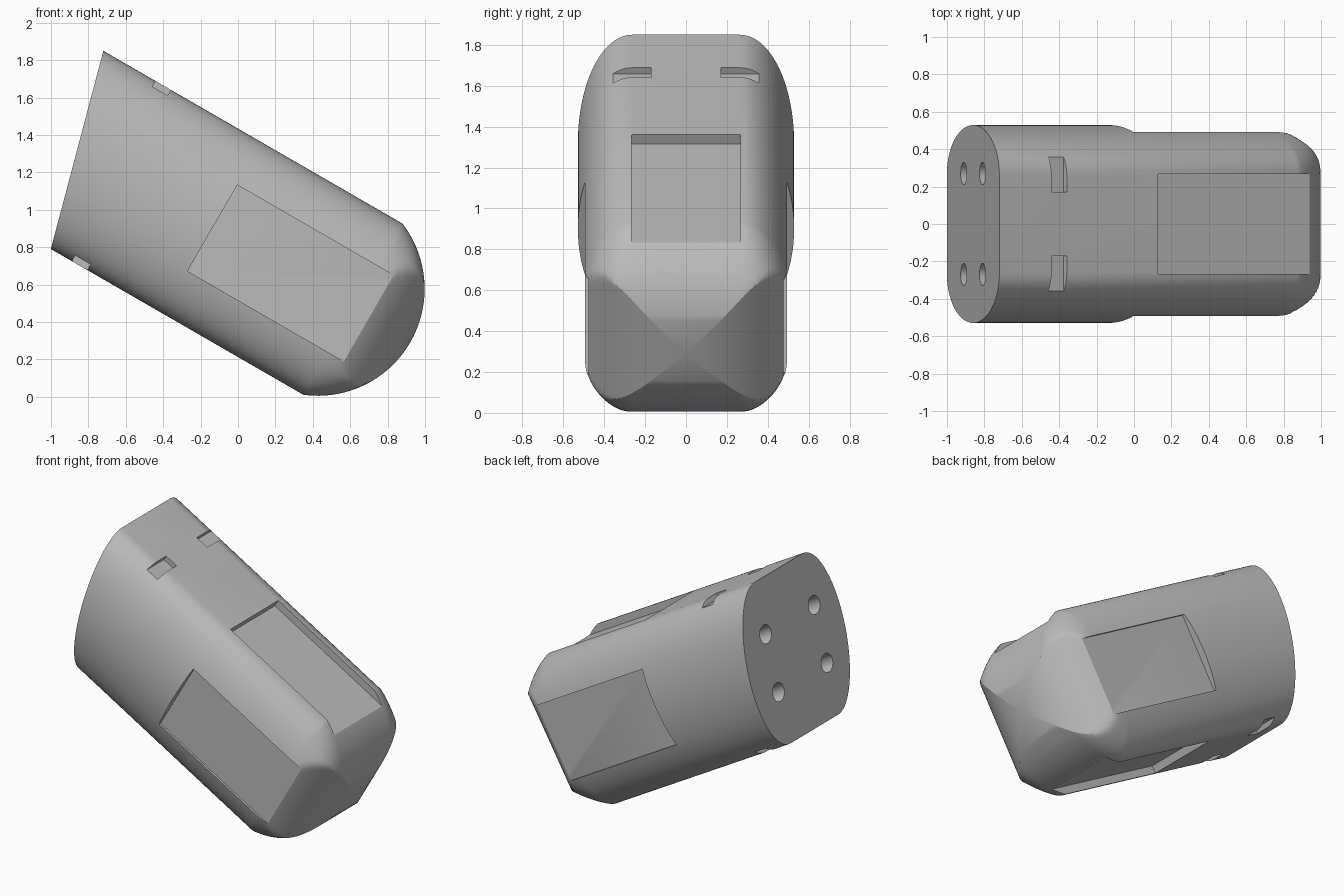
import bpy, bmesh
from math import sin, cos, asin, pi, radians
from mathutils import Matrix, Vector

cube = bpy.data.objects.get("Cube")
if cube:
    bpy.data.objects.remove(cube, do_unlink=True)

HALF, FLAT = 0.529, 0.264          # half section size, half width of the flat top
DOME_R, DOME_C = 0.572, 0.08       # nose arc radius and centre along the axis
TILT = Matrix.Translation((0.3565, 0, 0.6175)) @ Matrix.Rotation(radians(30), 4, 'Y')

grey = bpy.data.materials.new("plain grey")
grey.use_nodes = True
grey.diffuse_color = (0.5, 0.5, 0.5, 1)
grey.node_tree.nodes["Principled BSDF"].inputs["Base Color"].default_value = (0.5, 0.5, 0.5, 1)


def make_object(name, bm):
    bmesh.ops.recalc_face_normals(bm, faces=bm.faces[:])
    bm.transform(TILT)
    mesh = bpy.data.meshes.new(name)
    bm.to_mesh(mesh)
    bm.free()
    mesh.materials.append(grey)
    obj = bpy.data.objects.new(name, mesh)
    bpy.context.collection.objects.link(obj)
    return obj


def section(r, steps=20):
    """Flat top and bottom with elliptical sides, squared off towards the nose."""
    quarter = []
    for i in range(steps + 1):
        a = i / steps * pi / 2
        quarter.append((min(r, FLAT + (HALF - FLAT) * cos(a)), r * sin(a)))
    upper = quarter + [(-y, z) for y, z in reversed(quarter)]
    return upper + [(y, -z) for y, z in reversed(upper[1:-1])]


# Body: slanted rear end, straight barrel, rounded nose
bm = bmesh.new()
rings = [[bm.verts.new((-1.405 - 0.271 * z, y, z)) for y, z in section(HALF)]]
start = asin(HALF / DOME_R)
for i in range(25):
    t = start * (1 - i / 24) + 0.01 * i / 24
    x, r = DOME_C + DOME_R * cos(t), DOME_R * sin(t)
    rings.append([bm.verts.new((x, y, z)) for y, z in section(r)])
for a, b in zip(rings, rings[1:]):
    for i in range(len(a)):
        j = (i + 1) % len(a)
        bm.faces.new((a[i], a[j], b[j], b[i]))
bm.faces.new(rings[0])
bm.faces.new(rings[-1])
body = make_object("body", bm)


def box(bm, low, high):
    low, high = Vector(low), Vector(high)
    m = Matrix.Translation((low + high) / 2) @ Matrix.Diagonal((*(high - low), 1))
    bmesh.ops.create_cube(bm, size=1, matrix=m)


def cut(name, bm):
    cutter = make_object(name, bm)
    cutter.hide_render = True
    mod = body.modifiers.new(name, 'BOOLEAN')
    mod.operation, mod.solver, mod.object = 'DIFFERENCE', 'EXACT', cutter
    bpy.context.view_layer.objects.active = body
    bpy.ops.object.modifier_apply(modifier=name)
    bpy.data.objects.remove(cutter, do_unlink=True)


# Shallow panel recesses on all four sides, running out into the nose
for k in range(4):
    bm = bmesh.new()
    box(bm, (-0.57, -0.266, 0.477), (0.8, 0.266, 0.8))
    bm.transform(Matrix.Rotation(k * pi / 2, 4, 'X'))
    cut("panel_recess", bm)

# Notches near the rear, top and bottom
for side in (-1, 1):
    for x, z0, z1 in ((-1.226, 0.494, 0.7), (-1.131, -0.7, -0.494)):
        bm = bmesh.new()
        ys = sorted((side * 0.17, side * 0.5))
        box(bm, (x, ys[0], z0), (x + 0.094, ys[1], z1))
        cut("notch", bm)

# Four round holes in the rear end
for y in (-0.27, 0.27):
    for z in (-0.19, 0.19):
        bm = bmesh.new()
        m = Matrix.Translation((-1.405 - 0.271 * z, y, z)) @ Matrix.Rotation(pi / 2, 4, 'Y')
        bmesh.ops.create_cone(bm, cap_ends=True, segments=32, radius1=0.06,
                              radius2=0.06, depth=0.6, matrix=m)
        cut("rear_hole", bm)

bpy.ops.object.select_all(action='DESELECT')
body.select_set(True)
bpy.context.view_layer.objects.active = body
bpy.ops.object.shade_smooth_by_angle(angle=radians(25))
